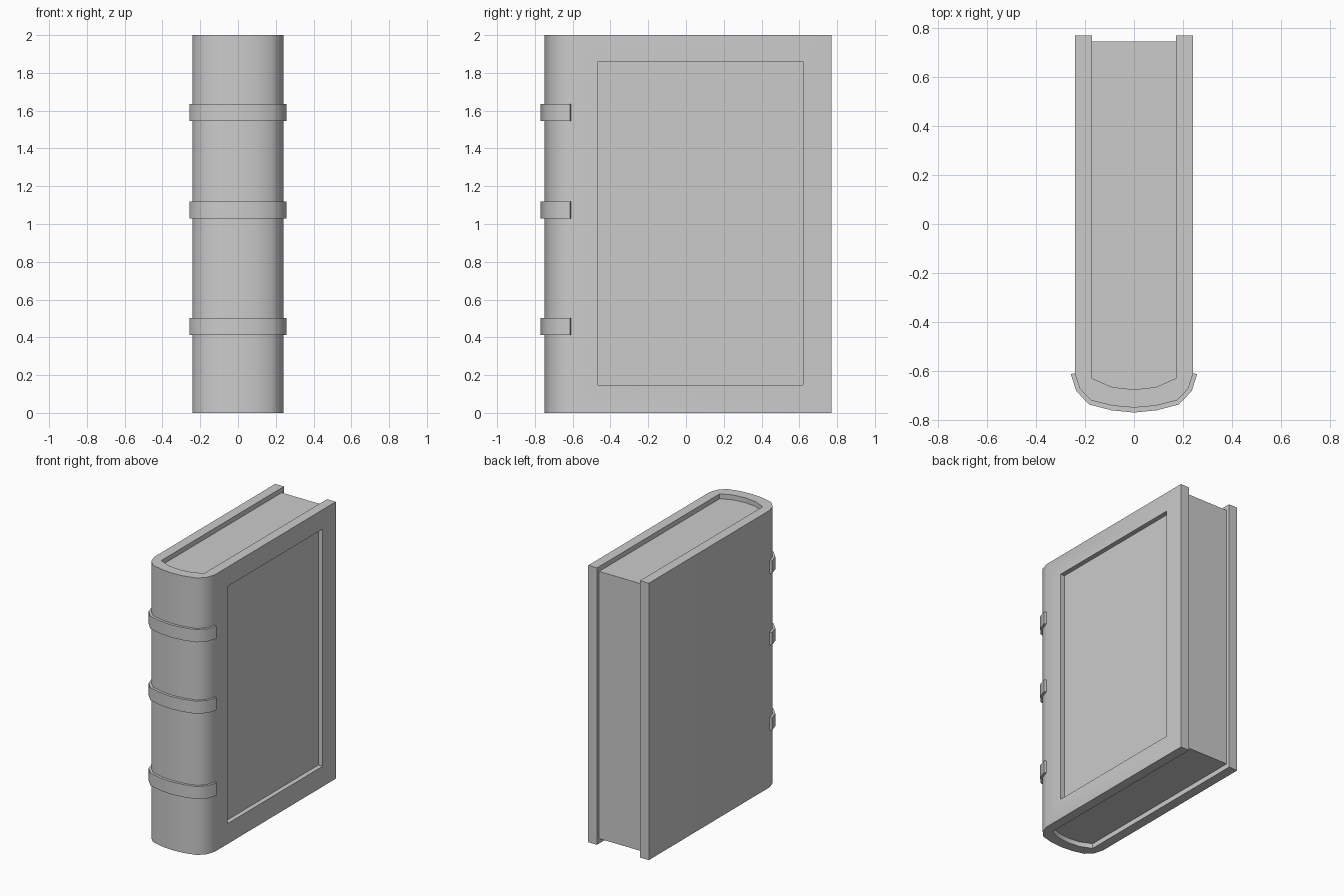
import bpy, bmesh
from math import radians

if "Cube" in bpy.data.objects:
    bpy.data.objects.remove(bpy.data.objects["Cube"])


def mirrored(half):
    """Half outline (x > 0, ending at x = 0) completed to the -x side."""
    return half + [(-x, y) for x, y in reversed(half[:-1])]


def extrude_outline(name, outline, z0, z1):
    bm = bmesh.new()
    face = bm.faces.new([bm.verts.new((x, y, z0)) for x, y in outline])
    ext = bmesh.ops.extrude_face_region(bm, geom=[face])
    top = [v for v in ext["geom"] if isinstance(v, bmesh.types.BMVert)]
    bmesh.ops.translate(bm, verts=top, vec=(0, 0, z1 - z0))
    bmesh.ops.recalc_face_normals(bm, faces=bm.faces)
    mesh = bpy.data.meshes.new(name)
    bm.to_mesh(mesh)
    bm.free()
    ob = bpy.data.objects.new(name, mesh)
    bpy.context.collection.objects.link(ob)
    return ob


def activate(ob):
    bpy.ops.object.select_all(action='DESELECT')
    ob.select_set(True)
    bpy.context.view_layer.objects.active = ob


def smooth(ob):
    activate(ob)
    bpy.ops.object.shade_smooth_by_angle(angle=radians(35))


# Rounded spine curves, from the right side to the middle
outer = [(0.242, -0.61), (0.222, -0.672), (0.176, -0.72), (0.09, -0.742), (0, -0.75)]
inner = [(0.172, -0.63), (0.09, -0.666), (0, -0.676)]
band = [(0.258, -0.613), (0.236, -0.682), (0.184, -0.737), (0.092, -0.761), (0, -0.77)]

# Cover: two boards and spine as one U-shaped profile
cover_outline = mirrored([(0.242, 0.77)] + outer) + mirrored([(0.172, 0.77)] + inner)[::-1]
cover = extrude_outline("cover", cover_outline, 0, 2)

# Recessed panel in the right-hand board
cutter = extrude_outline("panel_cutter",
                         [(0.208, -0.465), (0.3, -0.465), (0.3, 0.62), (0.208, 0.62)],
                         0.147, 1.86)
cutter.hide_render = True
cut = cover.modifiers.new("panel", 'BOOLEAN')
cut.operation, cut.solver, cut.object = 'DIFFERENCE', 'EXACT', cutter
activate(cover)
bpy.ops.object.modifier_apply(modifier=cut.name)
bpy.data.objects.remove(cutter)
smooth(cover)

# Page block, set in from the cover edges
pages = extrude_outline("pages", mirrored([(0.172, 0.745)] + inner), 0.035, 1.965)
smooth(pages)

# Raised bands wrapped around the spine
band_outline = mirrored(band) + mirrored(outer)[::-1]
for i, z in enumerate((0.412, 1.028, 1.545)):
    smooth(extrude_outline(f"spine_band_{i + 1}", band_outline, z, z + 0.091))
